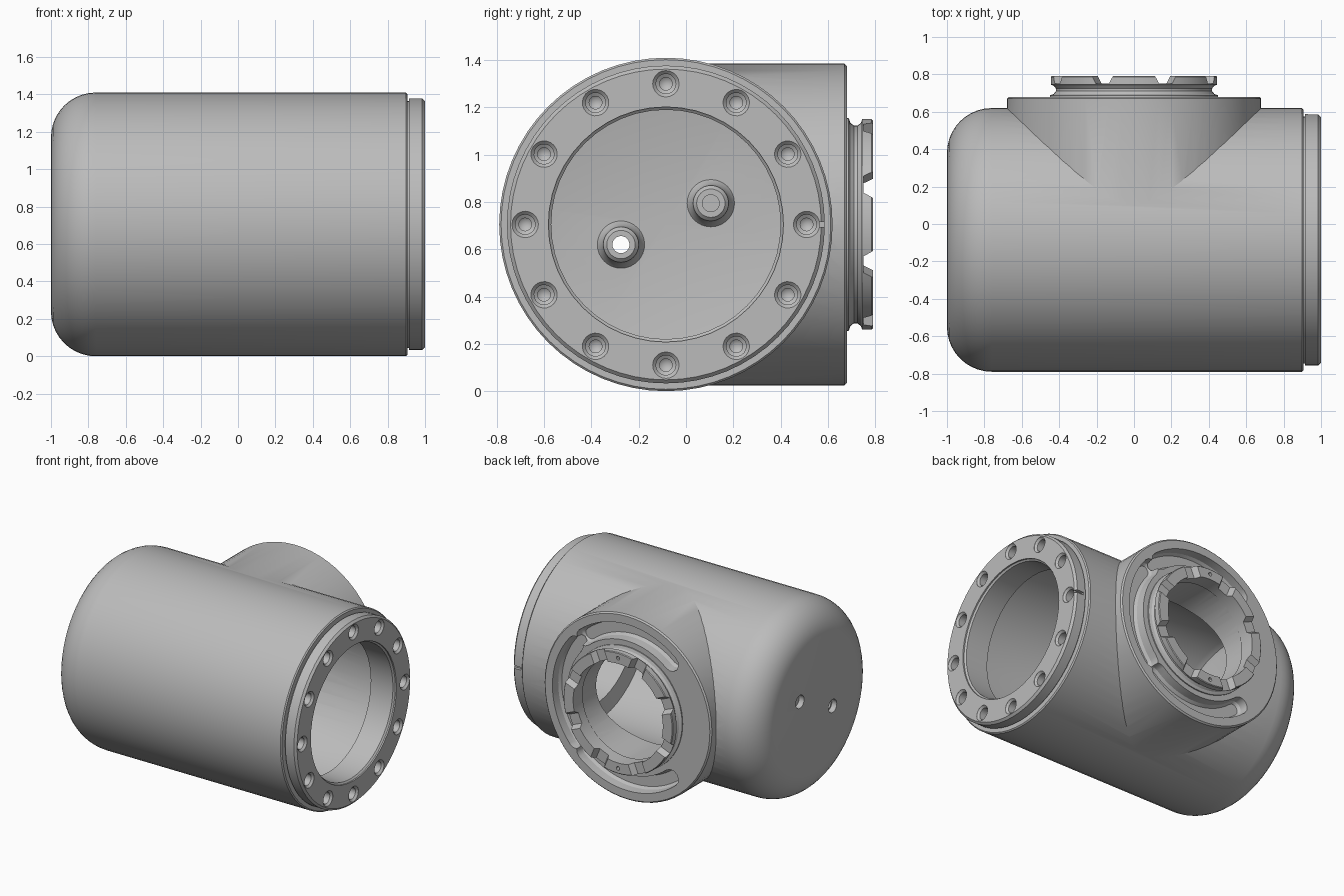
import bpy, bmesh
from math import pi, cos, sin, radians
from mathutils import Matrix, Vector

cube = bpy.data.objects.get("Cube")
if cube:
    bpy.data.objects.remove(cube, do_unlink=True)

grey = bpy.data.materials.new("cast_grey")
grey.use_nodes = True
colour = (0.5, 0.5, 0.5, 1)
grey.diffuse_color = colour
grey.node_tree.nodes["Principled BSDF"].inputs["Base Color"].default_value = colour

CY, CZ = -0.085, 0.705
TO_X = Matrix.Translation((0, CY, CZ)) @ Matrix.Rotation(pi / 2, 4, 'Y')
TO_Y = Matrix.Translation((0, 0, CZ)) @ Matrix.Rotation(-pi / 2, 4, 'X')


def finish(name, bm, matrix):
    bmesh.ops.recalc_face_normals(bm, faces=bm.faces)
    bm.transform(matrix)
    mesh = bpy.data.meshes.new(name)
    bm.to_mesh(mesh)
    bm.free()
    mesh.materials.append(grey)
    ob = bpy.data.objects.new(name, mesh)
    bpy.context.collection.objects.link(ob)
    return ob


def lathe(name, profile, matrix, steps=64, closed=False):
    """Revolve (radius, height) points about local z, then place the result."""
    bm = bmesh.new()
    vs = [bm.verts.new((r, 0, h)) for r, h in profile]
    es = [bm.edges.new(p) for p in zip(vs, vs[1:])]
    if closed:
        es.append(bm.edges.new((vs[-1], vs[0])))
    bmesh.ops.spin(bm, geom=vs + es, cent=(0, 0, 0), axis=(0, 0, 1),
                   angle=2 * pi, steps=steps, use_duplicate=False)
    bmesh.ops.remove_doubles(bm, verts=bm.verts, dist=1e-5)
    return finish(name, bm, matrix)


def rod(name, r, a, b, matrix, steps=24):
    return lathe(name, [(0, a), (r, a), (r, b), (0, b)], matrix, steps)


def boolean(target, other, operation='DIFFERENCE'):
    mod = target.modifiers.new("cut", 'BOOLEAN')
    mod.object, mod.operation, mod.solver = other, operation, 'EXACT'
    bpy.ops.object.select_all(action='DESELECT')
    bpy.context.view_layer.objects.active = target
    target.select_set(True)
    bpy.ops.object.modifier_apply(modifier=mod.name)
    bpy.data.objects.remove(other, do_unlink=True)


def box(name, size, matrix, top_scale=1):
    bm = bmesh.new()
    bmesh.ops.create_cube(bm, size=1)
    for v in bm.verts:
        if v.co.z > 0:
            v.co.y *= top_scale
        v.co = Vector(a * b for a, b in zip(v.co, size))
    return finish(name, bm, matrix)


def capsule_outline(rc, w, half, n=16, caps=6):
    """Points of an arc-shaped slot with rounded ends."""
    pts = []
    for side in (1, -1):
        for i in range(n + 1):
            t = side * half * (2 * i / n - 1)
            pts.append(((rc + side * w) * cos(t), (rc + side * w) * sin(t)))
        end = side * half
        for i in range(1, caps):
            t = end + pi * i / caps + (pi if side < 0 else 0)
            pts.append((rc * cos(end) + w * cos(t), rc * sin(end) + w * sin(t)))
    return pts


def slot(name, angle):
    bm = bmesh.new()
    rings = [[bm.verts.new((x, y, h)) for x, y in capsule_outline(0.55, w, radians(40))]
             for w, h in ((0.04, 0.6), (0.055, 0.62), (0.062, 0.7))]
    for lo, hi in zip(rings, rings[1:]):
        for i in range(len(lo)):
            bm.faces.new((lo[i - 1], lo[i], hi[i], hi[i - 1]))
    bm.faces.new(rings[0])
    bm.faces.new(rings[-1])
    return finish(name, bm, TO_Y @ Matrix.Rotation(angle, 4, 'Z'))


# Housing: rounded closed end, stepped lip at the open end
R, F = 0.705, 0.24
round_end = [(R - F + F * sin(t), -1 + F - F * cos(t))
             for t in (pi / 2 * i / 10 for i in range(11))]
housing = lathe("housing", [(0, -1)] + round_end + [
    (R, 0.897), (R - 0.008, 0.905), (0.66, 0.905), (0.66, 0.915), (0.672, 0.915),
    (0.672, 0.985), (0.657, 1), (0, 1)], TO_X)

# Side branch
boolean(housing, lathe("branch", [(0, 0), (0.68, 0), (0.68, 0.67), (0.67, 0.68), (0, 0.68)],
                       TO_Y), 'UNION')

# Main cavity with a narrower mouth
boolean(housing, lathe("cavity", [
    (0, -0.9), (0.55, -0.9), (0.585, -0.888), (0.6, -0.85), (0.6, 0.78),
    (0.485, 0.8), (0.485, 0.98), (0.497, 0.99), (0.497, 1.1), (0, 1.1)], TO_X, 48))

# Drilled bosses on the inside of the closed end
for y, z in ((0.105, 0.795), (-0.275, 0.62)):
    place = Matrix.Translation((0, y, z)) @ Matrix.Rotation(pi / 2, 4, 'Y')
    boolean(housing, lathe("boss", [(0, -0.95), (0.1, -0.95), (0.1, -0.895), (0.082, -0.87),
                                    (0.075, -0.8), (0.06, -0.785), (0, -0.785)],
                           place, 32), 'UNION')
    boolean(housing, rod("boss_hole", 0.036, -1.1, -0.7, place))
    boolean(housing, rod("outer_counterbore", 0.048, -1.1, -0.96, place))

# Branch bore and three arc pockets
boolean(housing, rod("branch_bore", 0.372, 0.1, 0.9, TO_Y, 48))
for k in (-1, 0, 1):
    boolean(housing, slot("pocket", k * pi / 2))

# Twelve counterbored bolt holes and a locating notch in the lip
for k in range(12):
    place = TO_X @ Matrix.Rotation(k * pi / 6, 4, 'Z') @ Matrix.Translation((0.595, 0, 0))
    boolean(housing, lathe("bolt_hole", [(0, 0.82), (0.027, 0.84), (0.027, 0.9), (0.042, 0.91),
                                         (0.042, 0.985), (0.056, 0.999), (0.056, 1.1), (0, 1.1)],
                           place, 20))
boolean(housing, box("notch", (0.1, 0.04, 0.02), Matrix.Translation((0.98, CY + 0.67, CZ))))

# Grooved collar with eight castellated teeth
collar = lathe("toothed_collar", [
    (0.372, 0.66), (0.45, 0.66), (0.45, 0.688), (0.43, 0.695), (0.418, 0.71), (0.418, 0.725),
    (0.43, 0.74), (0.445, 0.745), (0.445, 0.785), (0.44, 0.79), (0.365, 0.79), (0.365, 0.68),
    (0.372, 0.68)], TO_Y, 64, closed=True)
for k in range(8):
    place = TO_Y @ Matrix.Rotation((k + 0.5) * pi / 4, 4, 'Z')
    boolean(collar, box("tooth_gap", (0.2, 0.075, 0.06),
                        place @ Matrix.Translation((0.42, 0, 0.78)), 1.9))
for k in (1, -1):
    boolean(collar, rod("pin_hole", 0.014, 0.76, 0.85,
                        TO_Y @ Matrix.Translation((0, k * 0.405, 0)), 12))

# Smooth shading with sharp edges kept
for ob in (housing, collar):
    bpy.ops.object.select_all(action='DESELECT')
    bpy.context.view_layer.objects.active = ob
    ob.select_set(True)
    bpy.ops.object.shade_smooth_by_angle(angle=radians(30))
